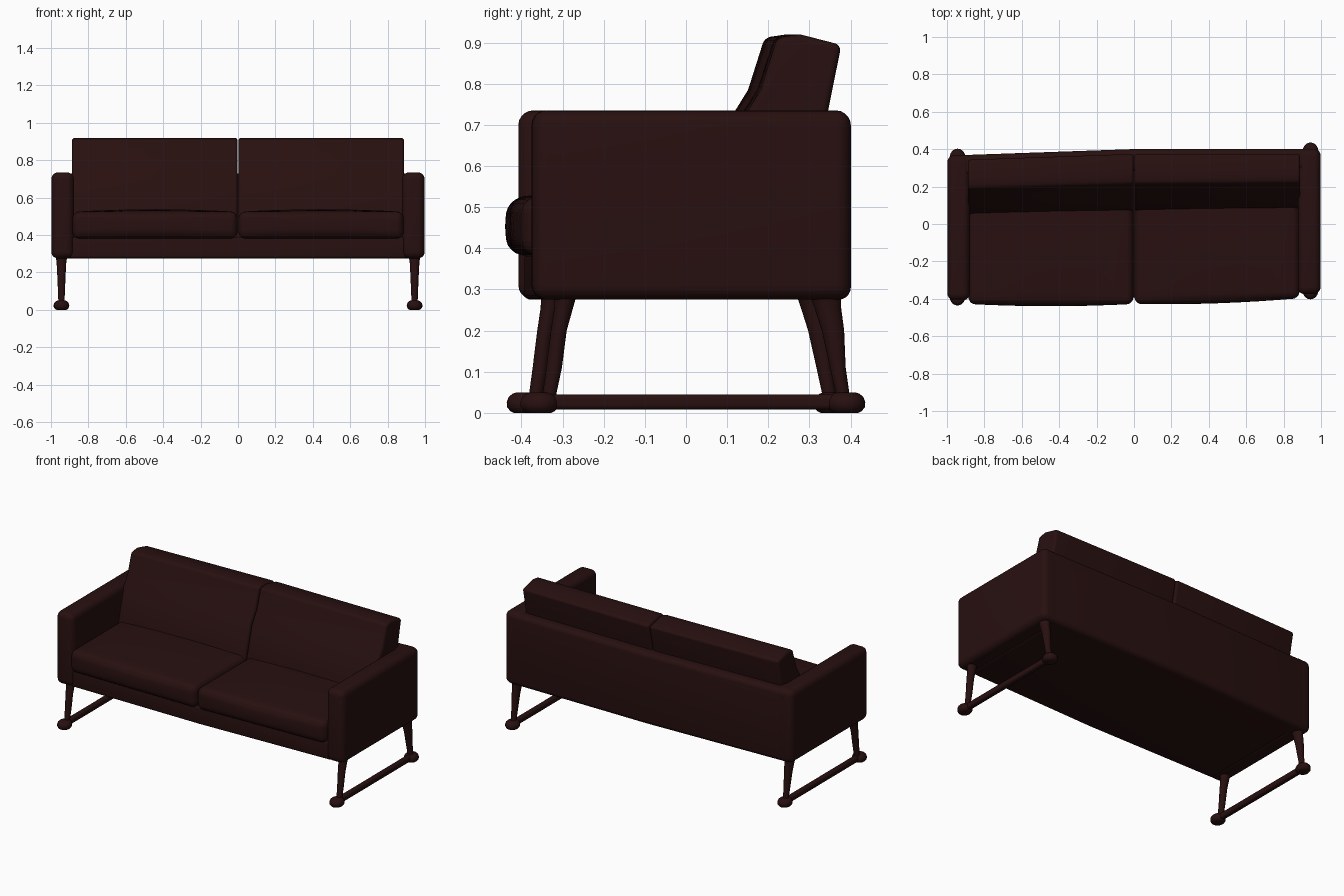
import bpy, bmesh, math
from mathutils import Vector

if "Cube" in bpy.data.objects:
    bpy.data.objects.remove(bpy.data.objects["Cube"])

dark_brown = bpy.data.materials.new("dark brown leather")
dark_brown.diffuse_color = (0.021, 0.005, 0.005, 1)
dark_brown.use_nodes = True
dark_brown.node_tree.nodes["Principled BSDF"].inputs["Base Color"].default_value = dark_brown.diffuse_color


def warp(v):
    """Slight skew of the sofa plus a little bulge toward the middle."""
    v.y += 0.0175 * v.x + 0.0175 * (1 - abs(v.x)) * max(-1, min(1, v.y / 0.35))


def finish(bm, name):
    for v in bm.verts:
        warp(v.co)
    bmesh.ops.recalc_face_normals(bm, faces=bm.faces)
    me = bpy.data.meshes.new(name)
    bm.to_mesh(me)
    bm.free()
    me.materials.append(dark_brown)
    ob = bpy.data.objects.new(name, me)
    bpy.context.collection.objects.link(ob)
    bpy.ops.object.select_all(action='DESELECT')
    ob.select_set(True)
    bpy.context.view_layer.objects.active = ob
    bpy.ops.object.shade_smooth_by_angle(angle=math.radians(40))


def block(name, x0, x1, profile, bevel, cuts=1, crown=0.0, front=0.0):
    """Extrude a (y, z) profile along x, round it, and puff its top and front."""
    bm = bmesh.new()
    a = [bm.verts.new((x0, y, z)) for y, z in profile]
    b = [bm.verts.new((x1, y, z)) for y, z in profile]
    n = len(profile)
    bm.faces.new(a)
    bm.faces.new(b[::-1])
    for i in range(n):
        bm.faces.new((a[i], b[i], b[(i + 1) % n], a[(i + 1) % n]))
    bmesh.ops.recalc_face_normals(bm, faces=bm.faces)
    edges = [e for e in bm.edges if e.calc_face_angle(0) > 0.6]
    bmesh.ops.bevel(bm, geom=edges, offset=bevel, segments=5, profile=0.5,
                    affect='EDGES', clamp_overlap=True)
    ys, zs = [p[0] for p in profile], [p[1] for p in profile]
    spans = ((0, x0, x1), (1, min(ys), max(ys)), (2, min(zs), max(zs)))
    for axis, lo, hi in spans:
        if axis and not (crown or front):
            continue
        for i in range(1, cuts + 1):
            co, no = Vector(), Vector()
            co[axis], no[axis] = lo + (hi - lo) * i / (cuts + 1), 1
            bmesh.ops.bisect_plane(bm, geom=bm.verts[:] + bm.edges[:] + bm.faces[:],
                                   plane_co=co, plane_no=no)
    for v in bm.verts:
        u, w, h = [max(0, 1 - ((v.co[k] - (lo + hi) / 2) / ((hi - lo) / 2)) ** 2)
                   for k, lo, hi in spans]
        if v.co.z > sum(zs) / n:
            v.co.z += crown * u * w
        if v.co.y < sum(ys) / n:
            v.co.y -= front * u * h
    finish(bm, name)


def rect(y0, y1, z0, z1):
    return [(y0, z0), (y1, z0), (y1, z1), (y0, z1)]


def loft(name, rings, sides=20):
    """Stack of elliptical rings: (x, y, z, radius_x, radius_y)."""
    bm = bmesh.new()
    loops = [[bm.verts.new((x + rx * math.cos(t), y + ry * math.sin(t), z))
              for t in (2 * math.pi * i / sides for i in range(sides))]
             for x, y, z, rx, ry in rings]
    for p, q in zip(loops, loops[1:]):
        for i in range(sides):
            j = (i + 1) % sides
            bm.faces.new((p[i], p[j], q[j], q[i]))
    bm.faces.new(loops[0])
    bm.faces.new(loops[-1])
    finish(bm, name)


# Frame: base and low back panel
block("seat_base", -0.9, 0.9, rect(-0.375, 0.37, 0.275, 0.39), 0.015)
block("back_panel", -0.985, 0.985, rect(0.27, 0.383, 0.275, 0.73), 0.03)

back_profile = [(0.06, 0.48), (0.122, 0.715), (0.165, 0.785), (0.205, 0.912),
                (0.26, 0.92), (0.36, 0.894), (0.325, 0.72), (0.28, 0.48)]

for side, s in (("left", -1), ("right", 1)):
    # Arms and cushions
    block(side + "_arm", s * 0.878, s * 0.998, rect(-0.39, 0.383, 0.275, 0.735), 0.036)
    block(side + "_seat_cushion", s * 0.003, s * 0.885,
          rect(-0.41, 0.2, 0.382, 0.524), 0.036, 7, 0.014, 0.012)
    block(side + "_back_cushion", s * 0.002, s * 0.888, back_profile, 0.016)

    # Sled legs: tapered posts, round feet and a floor bar
    x = s * 0.944
    for end, top, bottom, wide in (("front", -0.308, -0.35, 0.024), ("rear", 0.322, 0.366, 0.034)):
        mid = top + (bottom - top) * 0.4
        loft(f"{side}_{end}_leg", [(x, bottom, 0.03, 0.016, 0.016),
                                   (x, mid + (bottom - mid) * 0.45, 0.11, 0.019, 0.019),
                                   (x, mid, 0.2, 0.023, wide * 0.8),
                                   (x, top + (bottom - top) * 0.12, 0.255, 0.026, wide * 0.95),
                                   (x, top, 0.285, 0.031, wide * 1.1)])
        fy = math.copysign(0.372, top)
        loft(f"{side}_{end}_foot", [(x, fy, z, r, r * 1.1) for z, r in
                                    ((0, 0.026), (0.004, 0.034), (0.014, 0.041), (0.026, 0.042),
                                     (0.038, 0.038), (0.046, 0.03), (0.05, 0.02))])
    block(side + "_floor_bar", x - 0.017, x + 0.017, rect(-0.372, 0.372, 0.008, 0.045), 0.012)
